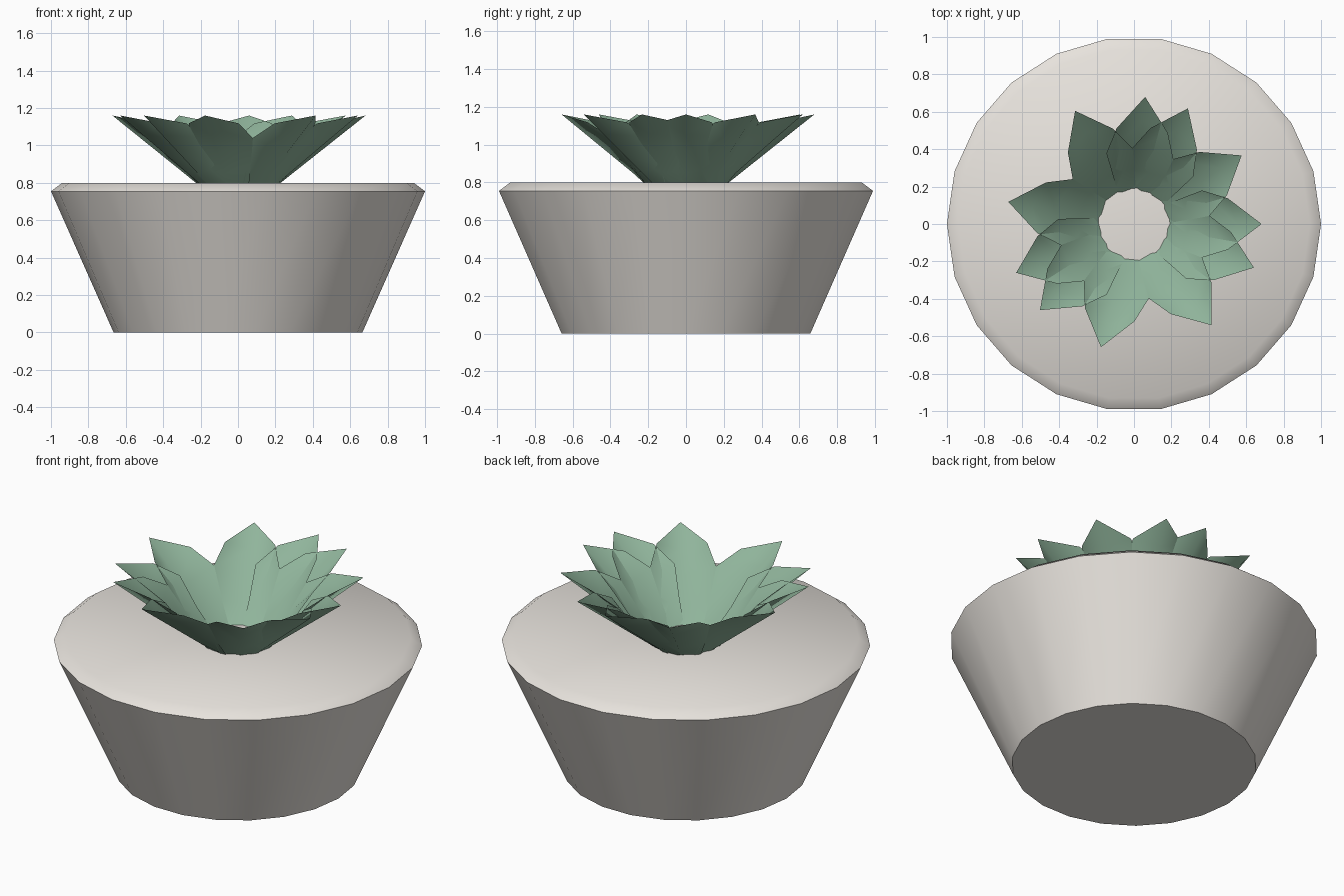
import bpy, bmesh
from math import pi, sin, cos, radians

if "Cube" in bpy.data.objects:
    bpy.data.objects.remove(bpy.data.objects["Cube"])


def finish(name, bm, angle, color):
    me = bpy.data.meshes.new(name)
    bm.to_mesh(me)
    bm.free()
    ob = bpy.data.objects.new(name, me)
    bpy.context.collection.objects.link(ob)
    mat = bpy.data.materials.new(name + "_material")
    mat.diffuse_color = color
    mat.use_nodes = True
    mat.node_tree.nodes["Principled BSDF"].inputs["Base Color"].default_value = mat.diffuse_color
    me.materials.append(mat)
    bpy.ops.object.select_all(action='DESELECT')
    ob.select_set(True)
    bpy.context.view_layer.objects.active = ob
    bpy.ops.object.shade_smooth_by_angle(angle=radians(angle))
    return ob


# Tapered pot: 22 sides, chamfered rim, flat bottom and slightly dished top
SIDES = 22
bm = bmesh.new()
rings = []
for r, z in [(0.665, 0), (1.0, 0.755), (0.94, 0.80)]:
    rings.append([bm.verts.new((r * cos(2 * pi * i / SIDES), r * sin(2 * pi * i / SIDES), z))
                  for i in range(SIDES)])
for a, b in zip(rings, rings[1:]):
    for i in range(SIDES):
        j = (i + 1) % SIDES
        bm.faces.new((a[i], a[j], b[j], b[i]))
bm.faces.new(rings[0][::-1])
centre = bm.verts.new((0, 0, 0.765))
for i in range(SIDES):
    bm.faces.new((rings[-1][i], rings[-1][(i + 1) % SIDES], centre))
finish("pot", bm, 45, (0.80, 0.765, 0.72, 1))

# Leaves: folded blades around the centre, each turned by the golden angle
TIP_R, TIP_Z = 0.682, 1.16
TILT = radians(38.4)
# distance back from the tip, half width, how far the edges rise above the midrib
ROWS = [(0.167, 0.137, 0.079), (0.325, 0.180, 0.104), (0.50, 0.140, 0.045),
        (0.66, 0.10, 0.010), (0.75, 0.08, 0.0)]


def add_leaf(bm, turn):
    def point(back, w, up):
        r = TIP_R - back * cos(TILT) - up * sin(TILT)
        z = TIP_Z - back * sin(TILT) + up * cos(TILT)
        return bm.verts.new((r * cos(turn) - w * sin(turn), r * sin(turn) + w * cos(turn), z))

    tip = point(0, 0, 0)
    rows = [[point(s, -w, up), point(s, 0, 0), point(s, w, up)] for s, w, up in ROWS]
    first = rows[0]
    bm.faces.new((tip, first[1], first[0]))
    bm.faces.new((tip, first[2], first[1]))
    for a, b in zip(rows, rows[1:]):
        for k in range(2):
            bm.faces.new((a[k], a[k + 1], b[k + 1], b[k]))


bm = bmesh.new()
for i in range(11):
    add_leaf(bm, radians(-137.5 * i))
finish("succulent_leaves", bm, 80, (0.28, 0.46, 0.33, 1))
